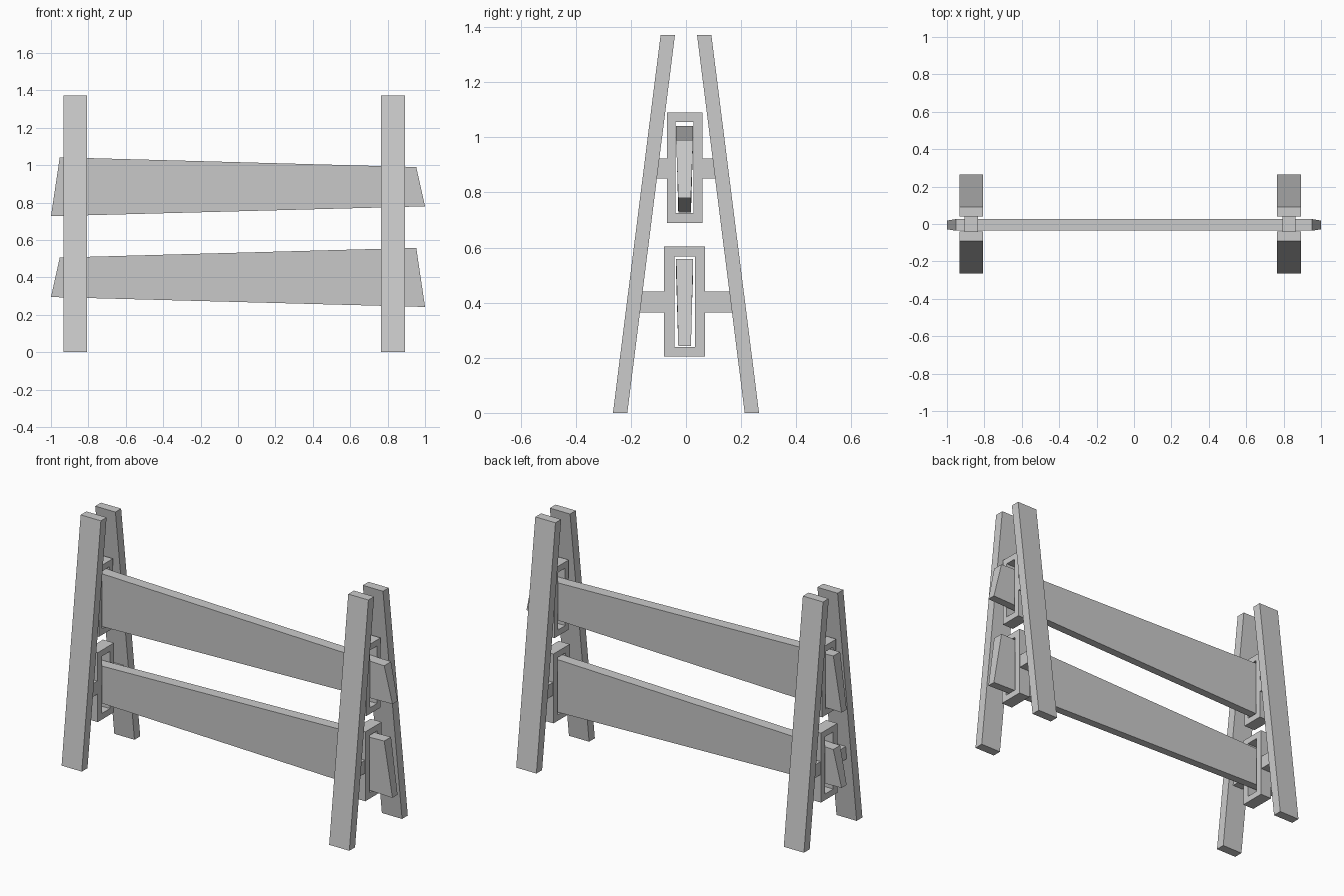
import bpy

if "Cube" in bpy.data.objects:
    bpy.data.objects.remove(bpy.data.objects["Cube"])


def prism(name, sections):
    """Solid skinned between two matching outlines."""
    a, b = sections
    n = len(a)
    faces = [tuple(range(n))[::-1], tuple(range(n, 2 * n))]
    faces += [(i, (i + 1) % n, n + (i + 1) % n, n + i) for i in range(n)]
    return finish(name, a + b, faces)


def finish(name, verts, faces):
    mesh = bpy.data.meshes.new(name)
    mesh.from_pydata(verts, [], faces)
    mesh.update()
    obj = bpy.data.objects.new(name, mesh)
    bpy.context.collection.objects.link(obj)
    return obj


def extrude_x(name, outline, x0, x1):
    """Extrude a counter-clockwise (y, z) outline along x."""
    return prism(name, [[(x, y, z) for y, z in outline] for x in (x0, x1)])


def rect(y0, y1, z0, z1):
    return [(y0, z0), (y1, z0), (y1, z1), (y0, z1)]


def ring(name, outer, inner, x0, x1):
    """Rectangular frame with a through opening along x."""
    verts = [(x, y, z) for x in (x0, x1) for loop in (outer, inner) for y, z in loop]
    faces = []
    for i in range(4):
        j = (i + 1) % 4
        faces += [(i, 4 + i, 4 + j, j), (8 + i, 8 + j, 12 + j, 12 + i),
                  (i, j, 8 + j, 8 + i), (4 + i, 12 + i, 12 + j, 4 + j)]
    return finish(name, verts, faces)


CY = -0.005  # plank and bracket centre line

# Two A-shaped trestles
for side, x in (("left", -0.87), ("right", 0.828)):
    # Leaning legs
    leg = [(0.213, 0), (0.265, 0), (0.092, 1.372), (0.04, 1.372)]
    extrude_x(side + "_back_leg", leg, x - 0.064, x + 0.064)
    extrude_x(side + "_front_leg", [(-y, z) for y, z in reversed(leg)],
              x - 0.064, x + 0.064)
    # Plank brackets and the short bars joining them to the legs
    for level, half, hole, z0, z1, bar0, bar1, reach in (
            ("upper", 0.064, 0.033, 0.69, 1.09, 0.85, 0.923, 0.12),
            ("lower", 0.074, 0.037, 0.205, 0.603, 0.365, 0.44, 0.185)):
        ring(f"{side}_{level}_bracket", rect(CY - half, CY + half, z0, z1),
             rect(CY - hole, CY + hole, z0 + 0.035, z1 - 0.035),
             x - 0.035, x + 0.035)
        for end, y0, y1 in (("front", -reach, CY - half + 0.01),
                            ("back", CY + half - 0.01, reach)):
            extrude_x(f"{side}_{level}_{end}_bar", rect(y0, y1, bar0, bar1),
                      x - 0.033, x + 0.033)

# Tapered planks, slightly thicker along the top edge
for name, tl, tr, br, bl in (("upper_plank", 1.042, 0.99, 0.78, 0.727),
                             ("lower_plank", 0.506, 0.558, 0.242, 0.295)):
    corners = [(-1.0, bl, 0.023), (-0.953, tl, 0.031),
               (0.953, tr, 0.031), (1.0, br, 0.023)]
    prism(name, [[(x, CY + s * t, z) for x, z, t in corners] for s in (-1, 1)])

# Consistent outward normals
import bmesh
for obj in bpy.context.collection.objects:
    bm = bmesh.new()
    bm.from_mesh(obj.data)
    bmesh.ops.recalc_face_normals(bm, faces=bm.faces)
    bm.to_mesh(obj.data)
    bm.free()
